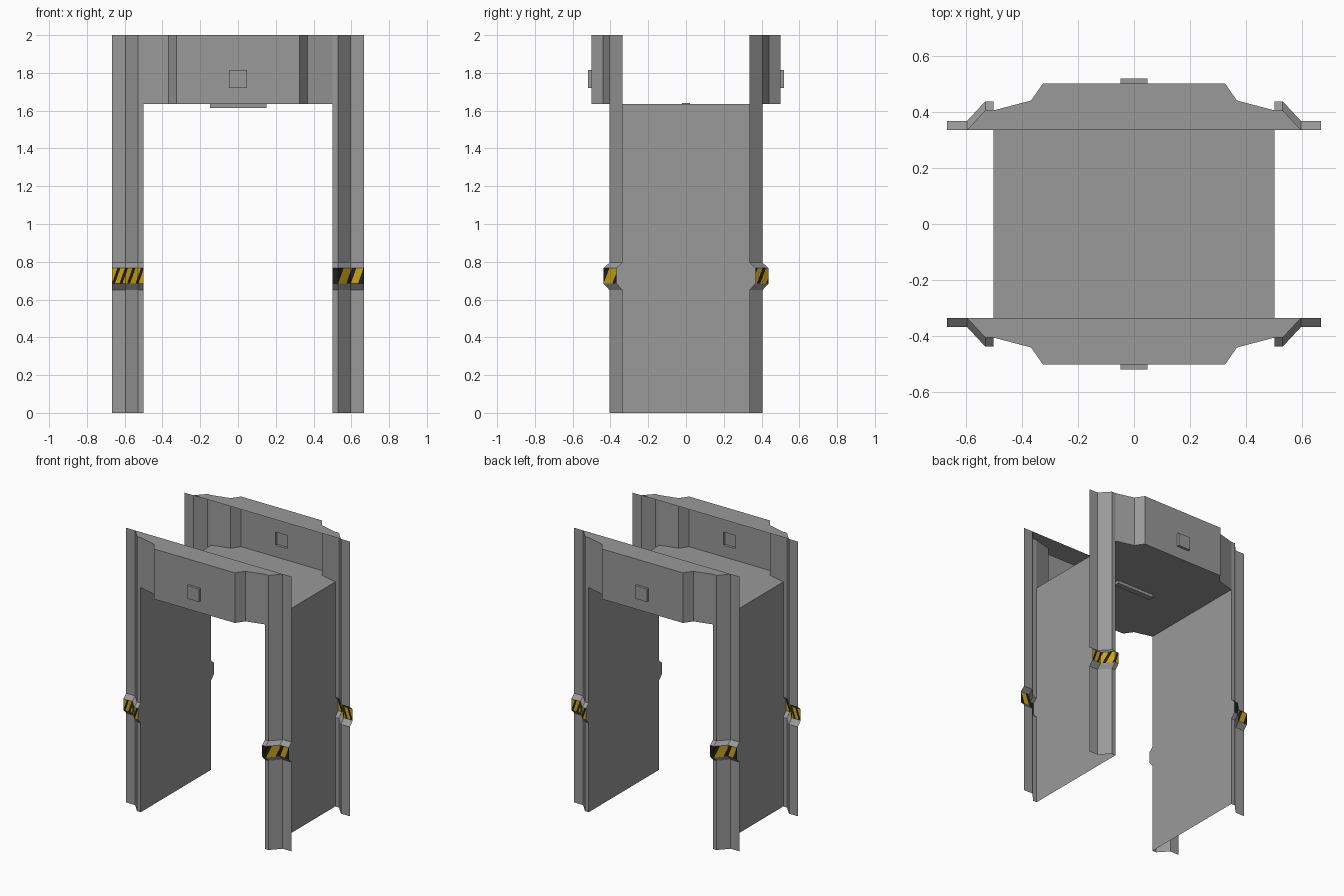
import bpy, bmesh
from mathutils import Vector

if "Cube" in bpy.data.objects:
    bpy.data.objects.remove(bpy.data.objects["Cube"])


def material(name, rgb):
    m = bpy.data.materials.new(name)
    m.diffuse_color = (*rgb, 1)
    m.use_nodes = True
    m.node_tree.nodes["Principled BSDF"].inputs["Base Color"].default_value = m.diffuse_color
    return m


GREY = material("grey metal", (0.32, 0.32, 0.32))
YELLOW = material("hazard yellow", (0.60, 0.36, 0.008))
BLACK = material("hazard black", (0.016, 0.013, 0.014))


def finish(name, bm, mats, facing=None):
    """Make an object; open sheets are turned to face the given direction."""
    bm.normal_update()
    if facing:
        for f in bm.faces:
            if f.normal.dot(Vector(facing)) < 0:
                f.normal_flip()
    me = bpy.data.meshes.new(name)
    bm.to_mesh(me)
    bm.free()
    for m in mats:
        me.materials.append(m)
    ob = bpy.data.objects.new(name, me)
    bpy.context.collection.objects.link(ob)
    return ob


def loft(rows):
    """Quads between successive rows of points."""
    bm = bmesh.new()
    vs = [[bm.verts.new(p) for p in r] for r in rows]
    for a, b in zip(vs, vs[1:]):
        for i in range(len(a) - 1):
            bm.faces.new((a[i], a[i + 1], b[i + 1], b[i]))
    return bm


def polygon(name, pts, facing):
    bm = bmesh.new()
    bm.faces.new([bm.verts.new(p) for p in pts])
    return finish(name, bm, [GREY], facing)


# Shared dimensions
HEIGHT, CEILING = 2.0, 1.635
POST = [(0.667, 0.335), (0.595, 0.335), (0.53, 0.405), (0.5, 0.405)]
HEAD = [(0.5, 0.405), (0.367, 0.44), (0.325, 0.5)]
LEVELS = [(0, 0), (0.65, 0), (0.685, 0.032), (0.767, 0.032), (0.795, 0), (HEIGHT, 0)]
BAND_MID, SLANT = 0.726, 0.35


def hazard_band(rows, sx, sy):
    """Band cut along slanted lines, coloured in alternate stripes."""
    bm = loft(rows)
    sgn = -sy                                   # reading left to right from outside
    if sx * sgn > 0:
        yellow = [(0.545, 0.588), (0.612, 0.65)]
    else:
        black = [-0.645, -0.605, -0.565, -0.52]
        edges = [-0.8] + [c + d for c in black for d in (-0.008, 0.008)] + [-0.4]
        yellow = list(zip(edges[::2], edges[1::2]))
    for cut in (c for pair in yellow for c in pair):
        bmesh.ops.bisect_plane(bm, geom=bm.verts[:] + bm.edges[:] + bm.faces[:], dist=1e-5,
                               plane_co=(sgn * cut, 0, BAND_MID), plane_no=(sgn, 0, -SLANT))
    for f in bm.faces:
        c = f.calc_center_median()
        s = sgn * c.x - SLANT * (c.z - BAND_MID)
        f.material_index = 0 if any(a < s < b for a, b in yellow) else 1
    finish("hazard_band", bm, [YELLOW, BLACK], (0, sy, 0))


# Four folded sheet posts, each with a raised hazard band
for sx in (-1, 1):
    for sy in (-1, 1):
        rows = [[(sx * x, sy * (y + off), z) for x, y in POST] for z, off in LEVELS]
        finish("post_lower", loft(rows[:3]), [GREY], (0, sy, 0))
        finish("post_upper", loft(rows[3:]), [GREY], (0, sy, 0))
        hazard_band(rows[2:4], sx, sy)

# Side walls, whose edges follow the raised bands
for sx in (-1, 1):
    edge = [(0.405 + off, min(z, CEILING)) for z, off in LEVELS]
    pts = [(sx * 0.5, y, z) for y, z in edge] + [(sx * 0.5, -y, z) for y, z in reversed(edge)]
    polygon("side_wall", pts, (-sx, 0, 0))

# Ceiling sheet, reaching out under both headers
half = HEAD + [(-x, y) for x, y in reversed(HEAD)]
polygon("ceiling", [(x, y, CEILING) for x, y in half]
        + [(-x, -y, CEILING) for x, y in half], (0, 0, -1))

for sy in (-1, 1):
    # Header top cover
    top = POST[1:3] + HEAD
    top = top + [(-x, y) for x, y in reversed(top)]
    polygon("header_top", [(x, sy * y, HEIGHT) for x, y in top], (0, 0, 1))

    # Angled header ends
    for sx in (-1, 1):
        finish("header_end", loft([[(sx * x, sy * y, z) for x, y in HEAD]
                                   for z in (CEILING, HEIGHT)]), [GREY], (0, sy, 0))

    # Header front panel with an opening behind the raised square
    def ring(x, z0, z1, y):
        p = [(-x, z0), (x, z0), (x, z1), (-x, z1), (-x, z0)]
        return [(a, sy * y, b) for a, b in p]
    finish("header_panel", loft([ring(0.325, CEILING, HEIGHT, 0.5),
                                 ring(0.048, 1.72, 1.815, 0.5)]), [GREY], (0, sy, 0))

    # Raised square: hollow, open on the inside
    bm = loft([ring(0.048, 1.72, 1.815, 0.5), ring(0.048, 1.72, 1.815, 0.518)])
    bm.faces.new([bm.verts.new(p) for p in ring(0.048, 1.72, 1.815, 0.518)[:4]])
    bmesh.ops.remove_doubles(bm, verts=bm.verts[:], dist=1e-5)
    bm.normal_update()
    mid = Vector((0, sy * 0.5, 1.7675))
    for f in bm.faces:
        if f.normal.dot(f.calc_center_median() - mid) < 0:
            f.normal_flip()
    finish("header_square", bm, [GREY])

# Slim bar under the ceiling
bm = bmesh.new()
bmesh.ops.create_cube(bm, size=1)
for v in bm.verts:
    v.co = (v.co.x * 0.3 + 0.002, v.co.y * 0.04, v.co.z * 0.027 + 1.6265)
finish("ceiling_bar", bm, [GREY])
